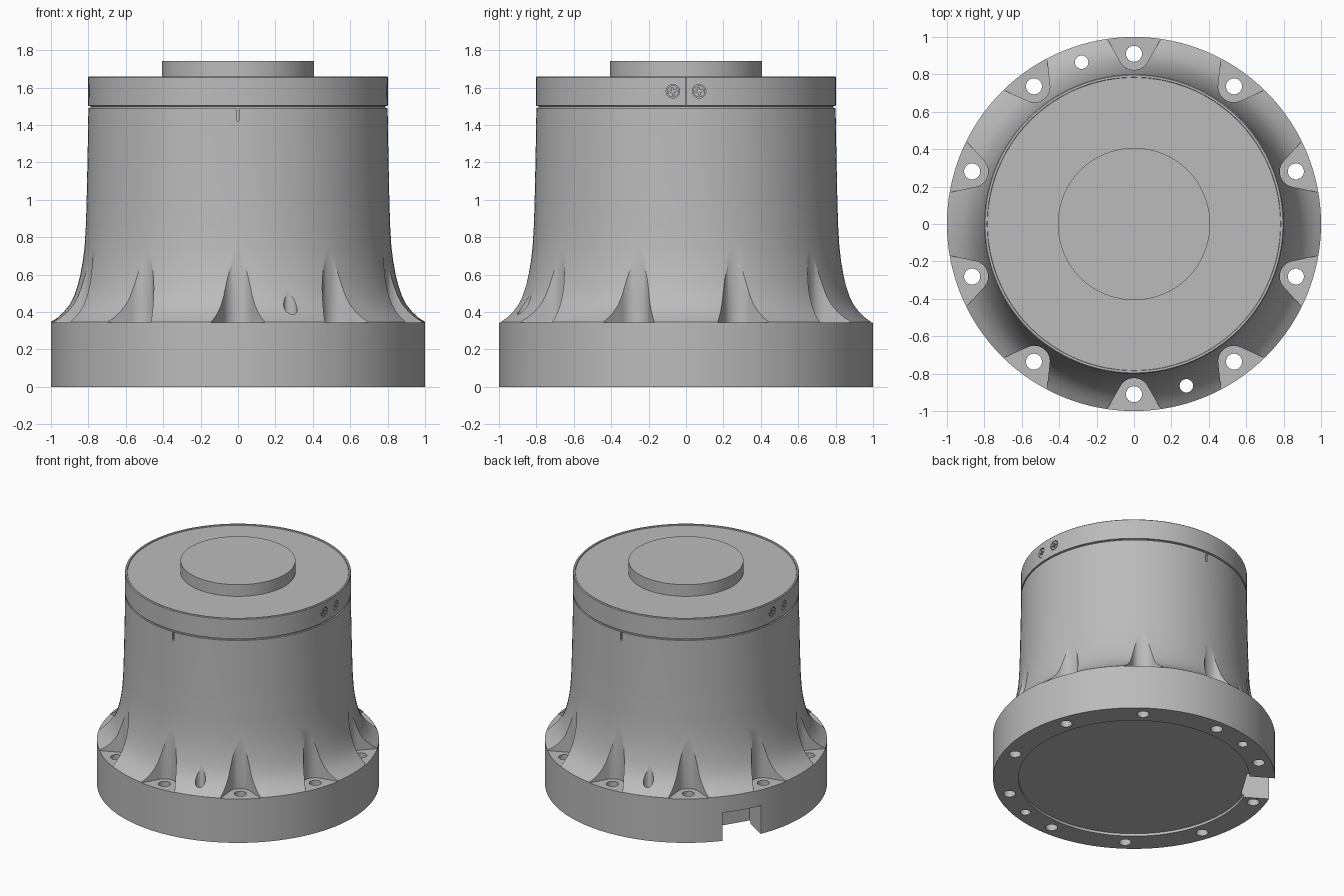
import bpy, bmesh
from math import radians, cos, sin, pi, tau
from mathutils import Matrix, Vector

cube = bpy.data.objects.get("Cube")
if cube:
    bpy.data.objects.remove(cube, do_unlink=True)

grey = bpy.data.materials.new("plain_grey")
grey.use_nodes = True
grey.diffuse_color = (0.5, 0.5, 0.5, 1)
grey.node_tree.nodes["Principled BSDF"].inputs["Base Color"].default_value = (0.5, 0.5, 0.5, 1)


def finish(name, bm):
    bmesh.ops.recalc_face_normals(bm, faces=bm.faces)
    mesh = bpy.data.meshes.new(name)
    bm.to_mesh(mesh)
    bm.free()
    mesh.materials.append(grey)
    obj = bpy.data.objects.new(name, mesh)
    bpy.context.collection.objects.link(obj)
    return obj


def lathe(name, profile, seg=128):
    """Revolve (radius, height) points, closing both ends with flat discs."""
    bm = bmesh.new()
    rings = [[bm.verts.new((r * cos(tau * i / seg), r * sin(tau * i / seg), z))
              for i in range(seg)] for r, z in profile]
    for a, b in zip(rings, rings[1:]):
        for i in range(seg):
            j = (i + 1) % seg
            bm.faces.new((a[i], a[j], b[j], b[i]))
    bm.faces.new(rings[0])
    bm.faces.new(rings[-1])
    return finish(name, bm)


def prism(bm, outline, z0, z1, matrix=Matrix()):
    """Extrude a 2D outline from z0 to z1, then move it by the matrix."""
    low, high = [[bm.verts.new(matrix @ Vector((x, y, z))) for x, y in outline]
                 for z in (z0, z1)]
    bm.faces.new(low)
    bm.faces.new(high)
    for i in range(len(low)):
        j = (i + 1) % len(low)
        bm.faces.new((low[i], low[j], high[j], high[i]))


def arc(cx, cy, r, start=0, end=tau, n=24):
    return [(cx + r * cos(start + (end - start) * i / n),
             cy + r * sin(start + (end - start) * i / n)) for i in range(n)]


def rect(x0, x1, y0, y1):
    return [(x0, y0), (x1, y0), (x1, y1), (x0, y1)]


def turn(degrees):
    return Matrix.Rotation(radians(degrees), 4, 'Z')


def cut(obj, bm):
    """Subtract the solids in bm from obj."""
    cutter = finish("cutter", bm)
    cutter.hide_render = True
    mod = obj.modifiers.new("cut", 'BOOLEAN')
    mod.operation = 'DIFFERENCE'
    mod.solver = 'EXACT'
    mod.object = cutter
    bpy.context.view_layer.objects.active = obj
    bpy.ops.object.modifier_apply(modifier=mod.name)
    bpy.data.objects.remove(cutter, do_unlink=True)


# Flared housing with a shallow recess underneath
housing = lathe("housing", [
    (0.82, 0.02), (0.82, 0), (1, 0), (1, 0.347), (0.965, 0.37), (0.93, 0.402),
    (0.9, 0.44), (0.877, 0.485), (0.858, 0.54), (0.843, 0.6), (0.83, 0.67),
    (0.82, 0.75), (0.813, 0.87), (0.808, 1.05), (0.803, 1.3), (0.8, 1.49)])

# Bolt pockets: rounded inside, widening toward the rim
bolt_angles = [18 + 36 * k for k in range(10)]
pocket = arc(0.907, 0, 0.083, radians(120), radians(240), 16)
pocket.append((0.907 + 0.083 * cos(radians(240)), 0.083 * sin(radians(240))))
pocket += [(1.1, -0.207), (1.1, 0.207)]
bm = bmesh.new()
for a in bolt_angles:
    prism(bm, pocket, 0.343, 1.1, turn(a))
cut(housing, bm)

# Bolt holes and two dowel holes, all the way through
bm = bmesh.new()
for a in bolt_angles:
    prism(bm, arc(0.91, 0, 0.043), -0.1, 0.9, turn(a))
for s in (1, -1):
    prism(bm, arc(0.28 * s, -0.865 * s, 0.036), -0.1, 0.9)
cut(housing, bm)

# Cable notch in the lower rim
bm = bmesh.new()
prism(bm, rect(0.79, 1.1, -0.148, 0.148), -0.1, 0.22, turn(148.5))
cut(housing, bm)

# Index marks at front and back, rounded at the bottom
bm = bmesh.new()
slot = arc(0, 1.428, 0.008, pi, tau, 8) + [(0.008, 1.428), (0.008, 1.6), (-0.008, 1.6)]
upright = Matrix.Rotation(radians(90), 4, 'X')
for a in (0, 180):
    prism(bm, slot, 0.785, 0.9, turn(a) @ upright)
cut(housing, bm)

# Clamp ring with a fine gap below and a thin raised lip on top
ring = lathe("clamp_ring", [
    (0.788, 1.47), (0.788, 1.5), (0.801, 1.503), (0.801, 1.655),
    (0.796, 1.66), (0.785, 1.66), (0.783, 1.652)])

# Split seams and screw recesses on both sides of the ring
bm = bmesh.new()
sideways = Matrix.Rotation(radians(90), 4, 'Z') @ upright
screw_spots = [(a, y) for a in (0, 180) for y in (-0.07, 0.07)]
for a in (0, 180):
    prism(bm, rect(-0.002, 0.002, 1.45, 1.7), 0.79, 0.9, turn(a) @ sideways)
for a, y in screw_spots:
    prism(bm, arc(y, 1.58, 0.036), 0.782, 0.9, turn(a) @ sideways)
cut(ring, bm)

# Cross-head screws
bm = bmesh.new()
for a, y in screw_spots:
    prism(bm, arc(y, 1.58, 0.032), 0.76, 0.796, turn(a) @ sideways)
screws = finish("clamp_screws", bm)
for tilt in (45, 135):
    bm = bmesh.new()
    for a, y in screw_spots:
        place = turn(a) @ sideways @ Matrix.Translation((y, 1.58, 0)) @ turn(tilt - 35)
        prism(bm, rect(-0.021, 0.021, -0.005, 0.005), 0.784, 0.9, place)
    cut(screws, bm)

# Raised centre disc
disc = lathe("top_disc", [(0.407, 1.64), (0.407, 1.743)])

# Smooth round walls, crisp edges
bpy.ops.object.select_all(action='DESELECT')
for obj in (housing, ring, screws, disc):
    obj.select_set(True)
bpy.context.view_layer.objects.active = housing
bpy.ops.object.shade_smooth_by_angle(angle=radians(25))
